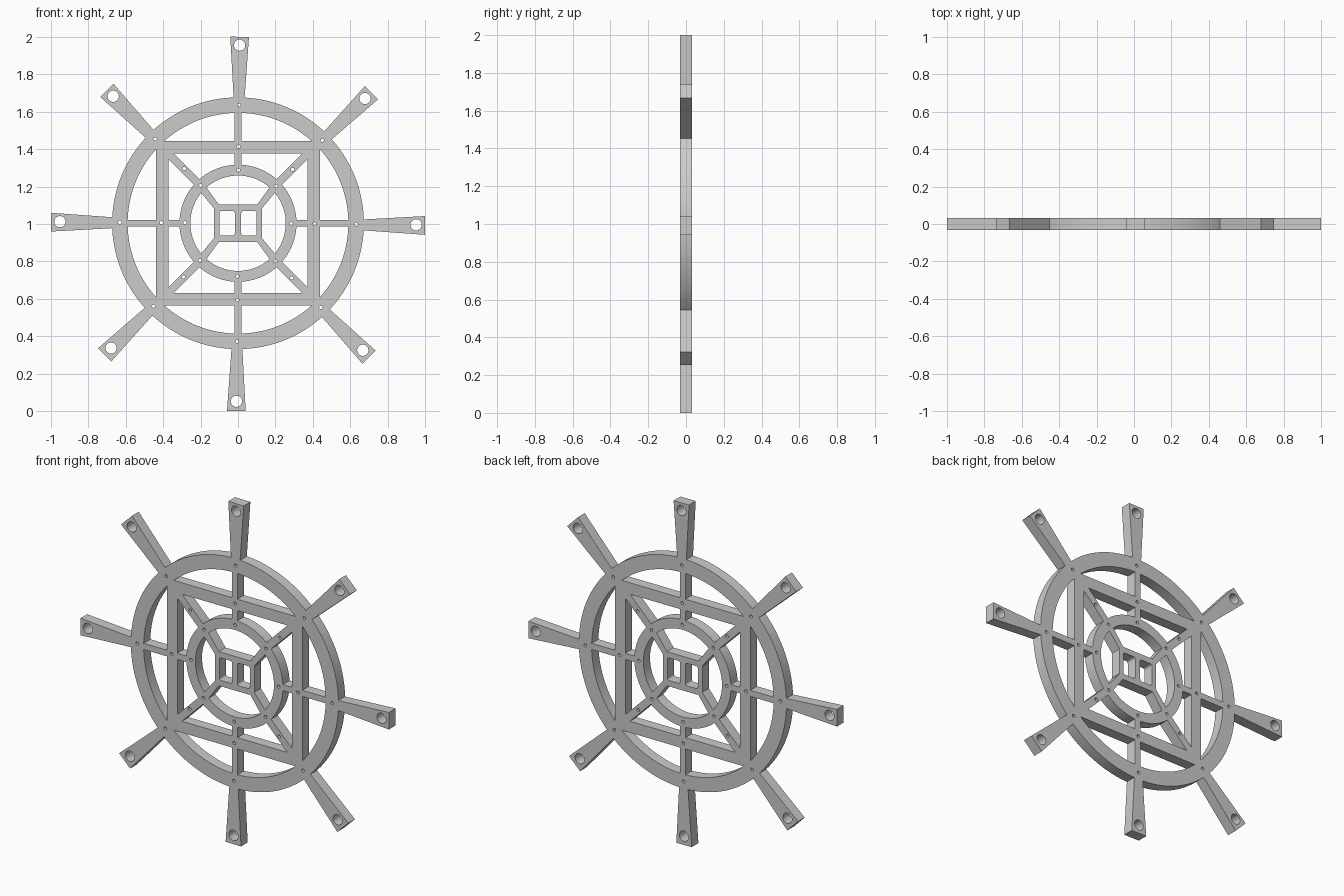
import bpy, bmesh
from math import sin, cos, radians, pi

if "Cube" in bpy.data.objects:
    bpy.data.objects.remove(bpy.data.objects["Cube"])

D = 0.031          # half thickness
CZ = 1.004         # wheel centre height
TWIST = -0.5       # slight clockwise turn of the arms, degrees


def add_prism(bm, outer, inner=None, d=D, cz=CZ):
    """Extrude an x/z outline along y; an equal-length inner outline leaves it open."""
    def ring(pts, y):
        return [bm.verts.new((x, y, z + cz)) for x, z in pts]
    n = len(outer)
    fo, bo = ring(outer, -d), ring(outer, d)
    fi, bi = (ring(inner, -d), ring(inner, d)) if inner else (None, None)
    for i in range(n):
        j = (i + 1) % n
        bm.faces.new((fo[i], fo[j], bo[j], bo[i]))
        if inner:
            bm.faces.new((fi[i], bi[i], bi[j], fi[j]))
            bm.faces.new((fo[i], fi[i], fi[j], fo[j]))
            bm.faces.new((bo[i], bo[j], bi[j], bi[i]))
    if not inner:
        bm.faces.new(fo[::-1])
        bm.faces.new(bo)


def finish(bm, name):
    bmesh.ops.recalc_face_normals(bm, faces=bm.faces[:])
    me = bpy.data.meshes.new(name)
    bm.to_mesh(me)
    bm.free()
    ob = bpy.data.objects.new(name, me)
    bpy.context.collection.objects.link(ob)
    return ob


def part(name, outer, inner=None, cz=CZ):
    bm = bmesh.new()
    add_prism(bm, outer, inner, cz=cz)
    ob = finish(bm, name)
    parts.append(ob)


def circle(r, n, cx=0, cz=0):
    return [(cx + r * cos(2 * pi * i / n), cz + r * sin(2 * pi * i / n)) for i in range(n)]


def turn(pts, deg):
    a = radians(deg)
    return [(x * cos(a) - z * sin(a), x * sin(a) + z * cos(a)) for x, z in pts]


def rect(x0, x1, z0, z1):
    return [(x0, z0), (x1, z0), (x1, z1), (x0, z1)]


def rounded(cx, w, h, r):
    pts = []
    for k, (sx, sz) in enumerate(((1, 1), (-1, 1), (-1, -1), (1, -1))):
        for s in range(4):
            a = pi / 2 * (k + s / 3)
            pts.append((cx + sx * (w - r) + r * cos(a), sz * (h - r) + r * sin(a)))
    return pts


parts = []

# Rings and square frame
part("outer_ring", circle(0.673, 128), circle(0.59, 128))
part("inner_ring", circle(0.313, 96), circle(0.255, 96))
part("square_frame", rect(-0.439, 0.439, -0.439, 0.439), rect(-0.372, 0.372, -0.372, 0.372))

# Hub plate with chamfered corners
part("hub", [(0.128, -0.075), (0.128, 0.075), (0.107, 0.1), (-0.107, 0.1),
             (-0.128, 0.075), (-0.128, -0.075), (-0.107, -0.1), (0.107, -0.1)])

# Straight spokes between the rings
for k, side in enumerate(("right", "top", "left", "bottom")):
    part("spoke_" + side, turn(rect(0.29, 0.61, -0.018, 0.018), 90 * k))

# Diagonal braces from hub to outer ring
for sx in (1, -1):
    for sz in (1, -1):
        pts = [(0.090, 0.083), (0.111, 0.058), (0.218, 0.188), (0.455, 0.424),
               (0.424, 0.455), (0.188, 0.218)]
        pts[2:2] = []
        part("brace", [(sx * x, sz * z) for x, z in pts])

# Flared handles
for k in range(8):
    part("handle", turn([(0.62, -0.026), (1.0, -0.05), (1.0, 0.05), (0.62, 0.026)],
                        45 * k + TWIST), cz=1.001)

# Cutter: handle holes, pin holes and hub windows
bm = bmesh.new()
for k in range(8):
    for r, size, n in ((0.952, 0.03, 32), (0.632, 0.009, 16), (0.41, 0.009, 16), (0.284, 0.009, 16)):
        add_prism(bm, turn(circle(size, n, r), 45 * k + TWIST), d=0.1)
for cx in (-0.058, 0.058):
    add_prism(bm, rounded(cx, 0.041, 0.066, 0.012), d=0.1)
cutter = finish(bm, "hole_cutter")
cutter.hide_render = True

for ob in parts:
    mod = ob.modifiers.new("holes", 'BOOLEAN')
    mod.operation = 'DIFFERENCE'
    mod.solver = 'EXACT'
    mod.object = cutter
    bpy.ops.object.select_all(action='DESELECT')
    ob.select_set(True)
    bpy.context.view_layer.objects.active = ob
    bpy.ops.object.modifier_apply(modifier=mod.name)
    bpy.ops.object.shade_smooth_by_angle(angle=radians(30))

bpy.data.objects.remove(cutter)
